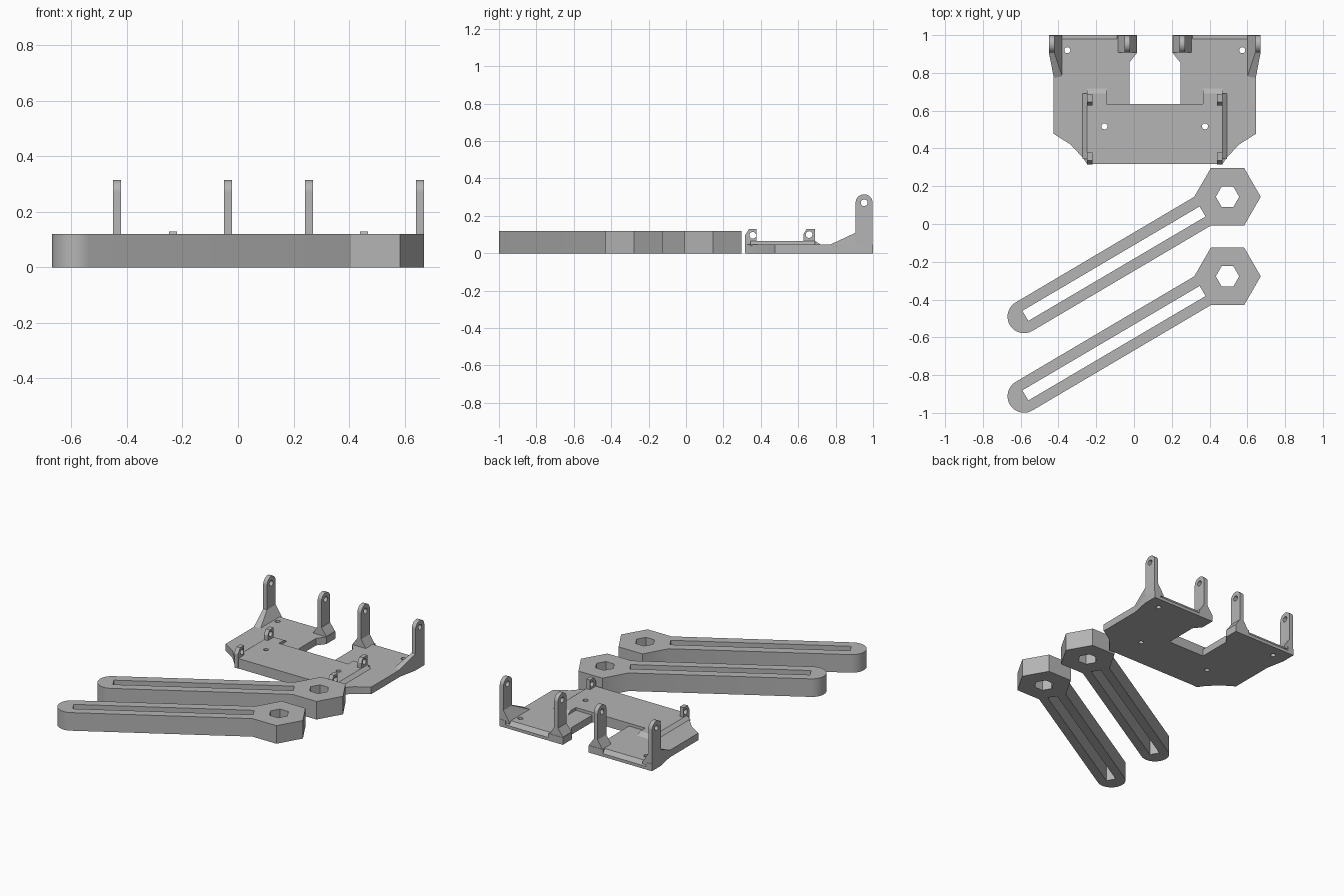
import bpy, bmesh, math
from mathutils import Vector

if "Cube" in bpy.data.objects:
    bpy.data.objects.remove(bpy.data.objects["Cube"])

grey = bpy.data.materials.new("grey plastic")
grey.diffuse_color = (0.46, 0.46, 0.46, 1)
grey.use_nodes = True
grey.node_tree.nodes["Principled BSDF"].inputs["Base Color"].default_value = grey.diffuse_color
CX = 0.11  # mirror line of the bracket


def finish(name, bm):
    bmesh.ops.recalc_face_normals(bm, faces=bm.faces)
    me = bpy.data.meshes.new(name)
    bm.to_mesh(me)
    bm.free()
    me.materials.append(grey)
    ob = bpy.data.objects.new(name, me)
    bpy.context.collection.objects.link(ob)
    return ob


def prism(name, pts, lo, hi, axis="z"):
    """Extrude a 2D outline along an axis."""
    place = {"z": lambda a, b, c: (a, b, c), "x": lambda a, b, c: (c, a, b)}[axis]
    bm = bmesh.new()
    rings = [[bm.verts.new(place(a, b, c)) for a, b in pts] for c in (lo, hi)]
    n = len(pts)
    bm.faces.new(rings[0])
    bm.faces.new(rings[1])
    for i in range(n):
        j = (i + 1) % n
        bm.faces.new((rings[0][i], rings[0][j], rings[1][j], rings[1][i]))
    return finish(name, bm)


def hull(name, pts):
    bm = bmesh.new()
    for p in pts:
        bm.verts.new(p)
    res = bmesh.ops.convex_hull(bm, input=bm.verts[:])
    junk = {g for g in res["geom_interior"] + res["geom_unused"] if isinstance(g, bmesh.types.BMVert)}
    bmesh.ops.delete(bm, geom=list(junk), context="VERTS")
    bmesh.ops.dissolve_limit(bm, angle_limit=0.01, verts=bm.verts, edges=bm.edges)
    return finish(name, bm)


def cut(ob, *cutters):
    for c in cutters:
        m = ob.modifiers.new("cut", "BOOLEAN")
        m.operation, m.solver, m.object = "DIFFERENCE", "EXACT", c
    dg = bpy.context.evaluated_depsgraph_get()
    ob.data = bpy.data.meshes.new_from_object(ob.evaluated_get(dg))
    ob.modifiers.clear()
    for c in cutters:
        bpy.data.objects.remove(c)
    return ob


def smooth(ob):
    bpy.ops.object.select_all(action="DESELECT")
    ob.select_set(True)
    bpy.context.view_layer.objects.active = ob
    bpy.ops.object.shade_smooth_by_angle(angle=math.radians(30))


def arc(x, y, r, a0, a1, n):
    return [(x + r * math.cos(math.radians(a0 + (a1 - a0) * i / n)),
             y + r * math.sin(math.radians(a0 + (a1 - a0) * i / n))) for i in range(n + 1)]


def circle(x, y, r, n=20):
    return arc(x, y, r, 0, 360, n)[:-1]


# Two slotted arms with hexagonal heads
ANG = math.radians(30.5)
HX, R, L, W = 0.495, 0.176, 1.25, 0.0875
for name, hy in (("rear_arm", 0.144), ("front_arm", -0.277)):
    def along(u, v):
        return (HX + u * math.cos(ANG) - v * math.sin(ANG),
                hy + u * math.sin(ANG) + v * math.cos(ANG))
    head = [(HX + R * math.cos(math.radians(a)), hy + R * math.sin(math.radians(a)))
            for a in (240, 300, 0, 60, 120, 180)]
    outline = head + [along(u, v) for u, v in arc(-L, 0, W, 90, 270, 20)]
    arm = prism(name, outline, 0, 0.12)
    slot = [along(u, v) for u, v in ((-1.242, -0.031), (-0.153, -0.031), (-0.153, 0.031), (-1.242, 0.031))]
    cut(arm, prism("hex_cutter", circle(HX, hy, 0.062, 6), -0.1, 0.3),
        prism("slot_cutter", slot, -0.1, 0.3))
    smooth(arm)


def mount_holes():
    return [prism("hole_cutter", circle(CX + s * u, y, 0.016), -0.1, 0.3)
            for s in (-1, 1) for u, y in ((0.463, 0.92), (0.266, 0.517))]


# U-shaped base plate with chamfered rear edges
half = [(0.358, 0.317), (0.38, 0.35), (0.445, 0.42), (0.535, 0.477), (0.535, 0.78), (0.56, 0.905),
        (0.56, 1.0), (0.095, 1.0), (0.095, 0.905), (0.135, 0.855), (0.135, 0.635)]
plate = prism("base_plate", [(CX + u, y) for u, y in half]
              + [(CX - u, y) for u, y in reversed(half)], 0, 0.047)
chamfers = []
for s in (-1, 1):
    lo, hi = sorted((CX + s * 0.2, CX + s * 0.515))
    chamfers.append(prism("chamfer_cutter", [(0.98, 0.047), (0.98, 0.1), (1.05, 0.1), (1.05, 0.02), (1.0, 0.02)],
                          lo, hi, "x"))
cut(plate, *mount_holes(), *chamfers)
smooth(plate)

# Raised pad with two rear ears
pad_half = [(0.358, 0.317), (0.358, 0.69), (0.255, 0.69), (0.255, 0.635)]
pad = prism("raised_pad", [(CX + u, y) for u, y in pad_half]
            + [(CX - u, y) for u, y in reversed(pad_half)], 0.04, 0.066)
cut(pad, *mount_holes())
smooth(pad)

post_profile = [(0.907, 0.02), (0.998, 0.02)] + arc(0.9525, 0.27, 0.0455, 0, 180, 16)
front_tab = [(0.315, 0.0), (0.315, 0.095), (0.337, 0.13), (0.378, 0.13), (0.378, 0.04)]
rear_tab = [(0.627, 0.04), (0.627, 0.1), (0.645, 0.13), (0.689, 0.13), (0.689, 0.04)]

for s, side in ((-1, "left"), (1, "right")):
    def X(u):
        return CX + s * u

    def span(a, b):
        return sorted((X(a), X(b)))

    def flip(pts):
        return [Vector((X(u), y, z)) for u, y, z in pts]

    # Upright posts with pivot holes
    for part, a, b in (("inner_post", 0.132, 0.16), ("outer_post", 0.532, 0.56)):
        post = prism(f"{side}_{part}", post_profile, *span(a, b), "x")
        cut(post, prism("pivot_cutter", circle(0.9525, 0.27, 0.018), *span(a - 0.1, b + 0.1), "x"))
        smooth(post)
    # Post feet
    hull(f"{side}_inner_foot", flip([(u, y, z) for y in (0.907, 0.998)
         for u, z in ((0.096, 0.02), (0.096, 0.05), (0.132, 0.1), (0.16, 0.1), (0.195, 0.045), (0.195, 0.02))]))
    hull(f"{side}_outer_gusset", flip(
        [(u, y, z) for y in (0.907, 0.998) for u, z in
         ((0.49, 0.03), (0.49, 0.046), (0.532, 0.11), (0.56, 0.11), (0.56, 0.03))]
        + [(0.49, 0.78, 0.046), (0.535, 0.775, 0.048), (0.535, 0.78, 0.03), (0.49, 0.78, 0.03)]))
    # Small hinge tabs
    for part, prof, hy, hz in (("front_tab", front_tab, 0.357, 0.096), ("rear_tab", rear_tab, 0.658, 0.1)):
        tab = prism(f"{side}_{part}", prof, *span(0.33, 0.358), "x")
        cut(tab, prism("pin_cutter", circle(hy, hz, 0.018), *span(0.2, 0.5), "x"))
        smooth(tab)
    # Sloped fillets beside and behind the raised pad
    hull(f"{side}_pad_side_ramp", flip([(u, y, z) for y in (0.345, 0.69)
         for u, z in ((0.35, 0.04), (0.358, 0.066), (0.383, 0.046), (0.383, 0.04))]))
    hull(f"{side}_pad_rear_ramp", flip([(u, y, z) for u in (0.255, 0.358)
         for y, z in ((0.68, 0.04), (0.69, 0.066), (0.72, 0.046), (0.72, 0.04))]))
